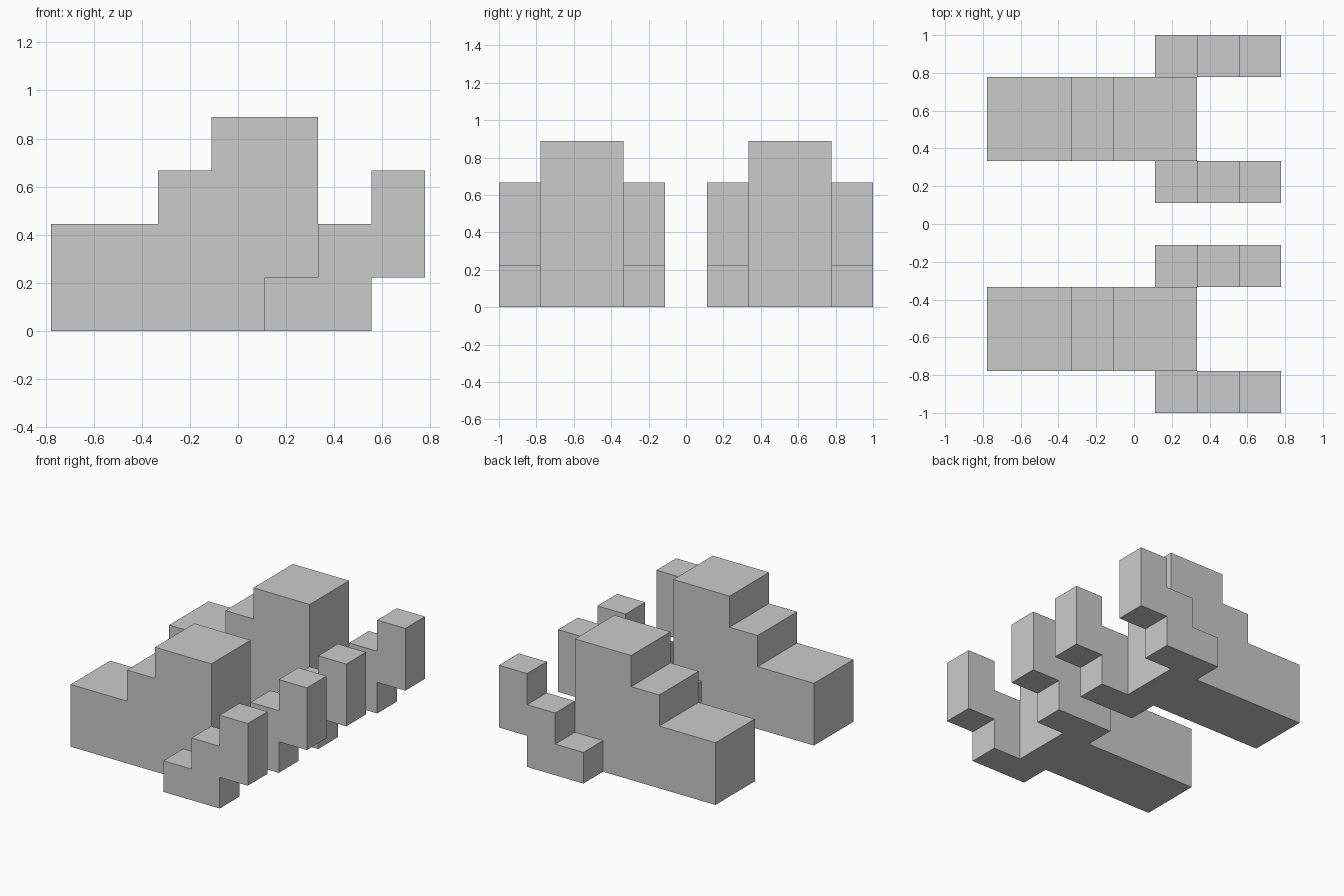
import bpy
import bmesh

if "Cube" in bpy.data.objects:
    bpy.data.objects.remove(bpy.data.objects["Cube"])

U = 2 / 9  # the model sits on a regular block grid


def extrude_profile(name, profile, y0, y1):
    """Extrude an (x, z) outline, given in grid units, from y0 to y1."""
    bm = bmesh.new()
    face = bm.faces.new([bm.verts.new((x * U, y0 * U, z * U)) for x, z in profile])
    out = bmesh.ops.extrude_face_region(bm, geom=[face])
    verts = [v for v in out["geom"] if isinstance(v, bmesh.types.BMVert)]
    bmesh.ops.translate(bm, verts=verts, vec=(0, (y1 - y0) * U, 0))
    bmesh.ops.recalc_face_normals(bm, faces=bm.faces[:])
    mesh = bpy.data.meshes.new(name)
    bm.to_mesh(mesh)
    bm.free()
    obj = bpy.data.objects.new(name, mesh)
    bpy.context.collection.objects.link(obj)
    return obj


# Stepped foot block
FOOT = [(-3.5, 0), (1.5, 0), (1.5, 4), (-0.5, 4), (-0.5, 3),
        (-1.5, 3), (-1.5, 2), (-3.5, 2)]
# Toe climbing forward in stair steps
TOE = [(0.5, 0), (2.5, 0), (2.5, 1), (3.5, 1), (3.5, 3), (2.5, 3),
       (2.5, 2), (1.5, 2), (1.5, 1), (0.5, 1)]

foot = extrude_profile("feet", FOOT, 1.5, 3.5)
bpy.context.view_layer.objects.active = foot

# Weld a toe onto each side of the foot
for name, y in (("inner_toe", 0.5), ("outer_toe", 3.5)):
    toe = extrude_profile(name, TOE, y, y + 1)
    toe.hide_render = True
    union = foot.modifiers.new(name, "BOOLEAN")
    union.operation = "UNION"
    union.solver = "EXACT"
    union.object = toe
    bpy.ops.object.modifier_apply(modifier=union.name)
    bpy.data.objects.remove(toe)

# Second foot mirrored across the centre line
mirror = foot.modifiers.new("pair", "MIRROR")
mirror.use_axis = (False, True, False)
mirror.use_mirror_merge = False
